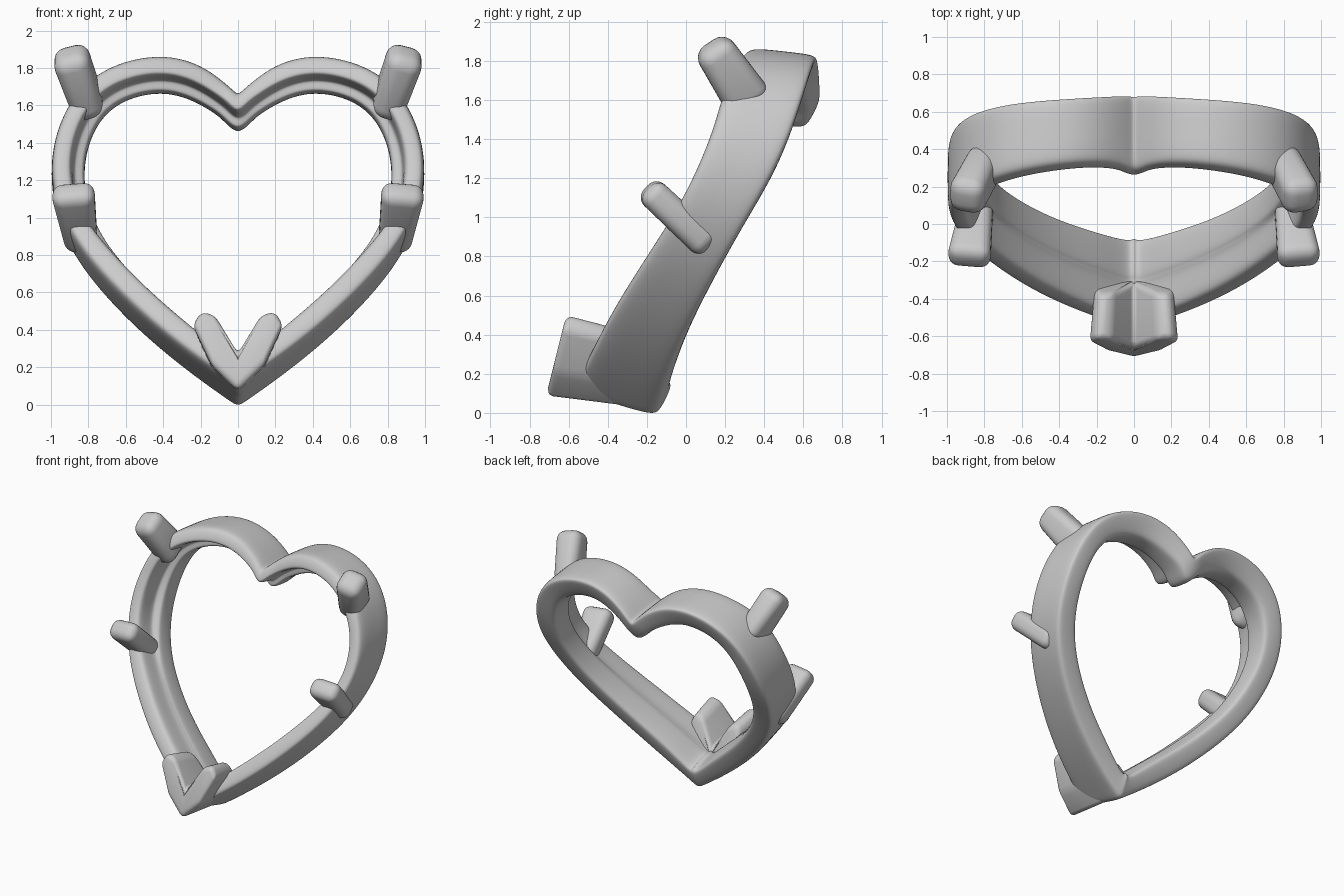
import bpy, bmesh
from mathutils import Vector

if "Cube" in bpy.data.objects:
    bpy.data.objects.remove(bpy.data.objects["Cube"])


def make_object(name, verts, faces):
    mesh = bpy.data.meshes.new(name)
    bm = bmesh.new()
    vs = [bm.verts.new(v) for v in verts]
    for f in faces:
        bm.faces.new([vs[i] for i in f])
    bmesh.ops.recalc_face_normals(bm, faces=bm.faces)
    for f in bm.faces:
        f.smooth = True
    bm.to_mesh(mesh)
    bm.free()
    ob = bpy.data.objects.new(name, mesh)
    bpy.context.collection.objects.link(ob)
    return ob


def add_bevel(ob, width):
    b = ob.modifiers.new("round", 'BEVEL')
    b.width = width
    b.segments = 5
    b.limit_method = 'ANGLE'
    b.angle_limit = 0.35


# Heart outline, right half from bottom tip to cleft: x, z, back y, front y, lift of front edge
stations = [
    (0, -.03, -.15, -.58, .13), (.05, .005, -.145, -.57, .13), (.27, .16, -.10, -.50, .12),
    (.55, .39, -.01, -.38, .12), (.82, .68, .14, -.20, .11), (.965, .94, .285, -.05, .09),
    (1.01, 1.2, .44, .07, .07), (.97, 1.45, .55, .16, .05), (.85, 1.665, .62, .22, .05),
    (.65, 1.80, .665, .29, .04), (.4, 1.845, .685, .33, .04), (.2, 1.79, .695, .34, .04),
    (.07, 1.69, .70, .325, .04), (.02, 1.635, .70, .30, .05), (0, 1.62, .70, .30, .05)]

# Band section: inward offset, fraction from back to front (with stone ledge)
section = [(0, .05), (0, .5), (0, .93), (.025, 1), (.085, 1), (.11, .95), (.115, .62),
           (.125, .55), (.165, .52), (.18, .46), (.18, .06), (.15, 0), (.03, 0)]

half = []
for i, (x, z, yb, yf, lift) in enumerate(stations):
    if i == 0:
        n = Vector((0, 1.25))
    elif i == len(stations) - 1:
        n = Vector((0, -1.08))
    else:
        a, b = stations[i - 1], stations[i + 1]
        n = Vector((a[1] - b[1], b[0] - a[0])).normalized()
        n.x *= {11: .75, 12: .5, 13: .45}.get(i, 1)   # keep the cleft narrow
    ring = []
    for w, d in section:
        if i < 5:                                     # lower arms: wide front rim
            w *= 1.2 if d > .54 else .92
        px = max(x + n.x * w, .35 * x)
        dz = n.y * w
        ring.append(Vector((px, yb + (yf - yb) * d + .5 * dz, z + dz + lift * d)))
    half.append(ring)

# Heart shaped band
rings = half + [[Vector((-v.x, v.y, v.z)) for v in r] for r in half[-2:0:-1]]
m, k = len(rings), len(section)
faces = [(i * k + j, i * k + (j + 1) % k, (i + 1) % m * k + (j + 1) % k, (i + 1) % m * k + j)
         for i in range(m) for j in range(k)]
band = make_object("heart_band", [v for r in rings for v in r], faces)
sub = band.modifiers.new("smooth", 'SUBSURF')
sub.levels = sub.render_levels = 3


# Mirrored side prongs: rounded tapered bars; sizes are (width, thickness) at base and tip
def prong(name, base, tip, base_size, tip_size, bevel):
    base, tip = Vector(base), Vector(tip)
    d = (tip - base).normalized()
    u = (Vector((1, 0, 0)) - d * d.x).normalized()
    v = d.cross(u)
    verts = [p + u * (sx * w / 2) + v * (sy * t / 2)
             for p, (w, t) in ((base, base_size), (tip, tip_size))
             for sx, sy in ((-1, -1), (1, -1), (1, 1), (-1, 1))]
    fs = [(0, 1, 2, 3), (4, 5, 6, 7)] + [(i, (i + 1) % 4, (i + 1) % 4 + 4, i + 4) for i in range(4)]
    for side, sx in (("right", 1), ("left", -1)):
        ob = make_object(f"{name}_{side}", [(p.x * sx, p.y, p.z) for p in verts], fs)
        add_bevel(ob, bevel)


prong("upper_prong", (.79, .335, 1.57), (.905, .125, 1.885), (.17, .25), (.20, .20), .07)
prong("middle_prong", (.835, .12, .85), (.885, -.20, 1.15), (.17, .16), (.235, .15), .06)

# V shaped prong at the tip: front profile extruded backward
prof = [(0, .055), (.14, .19), (.245, .41), (.20, .485), (.125, .465), (0, .26),
        (-.125, .465), (-.20, .485), (-.245, .41), (-.14, .19)]
n = len(prof)
front = [(x, -.715 + .25 * (z - .07), z + .02) for x, z in prof]
back = [(x * .9, -.25 - .3 * (z - .07), z - .04) for x, z in prof]
fs = [(i, (i + 1) % n, (i + 1) % n + n, i + n) for i in range(n)]
for o in (0, n):
    fs += [(o, o + 1, o + 4, o + 5), (o + 1, o + 2, o + 3, o + 4),
           (o, o + 5, o + 6, o + 9), (o + 9, o + 6, o + 7, o + 8)]
add_bevel(make_object("tip_prong", front + back, fs), .045)
